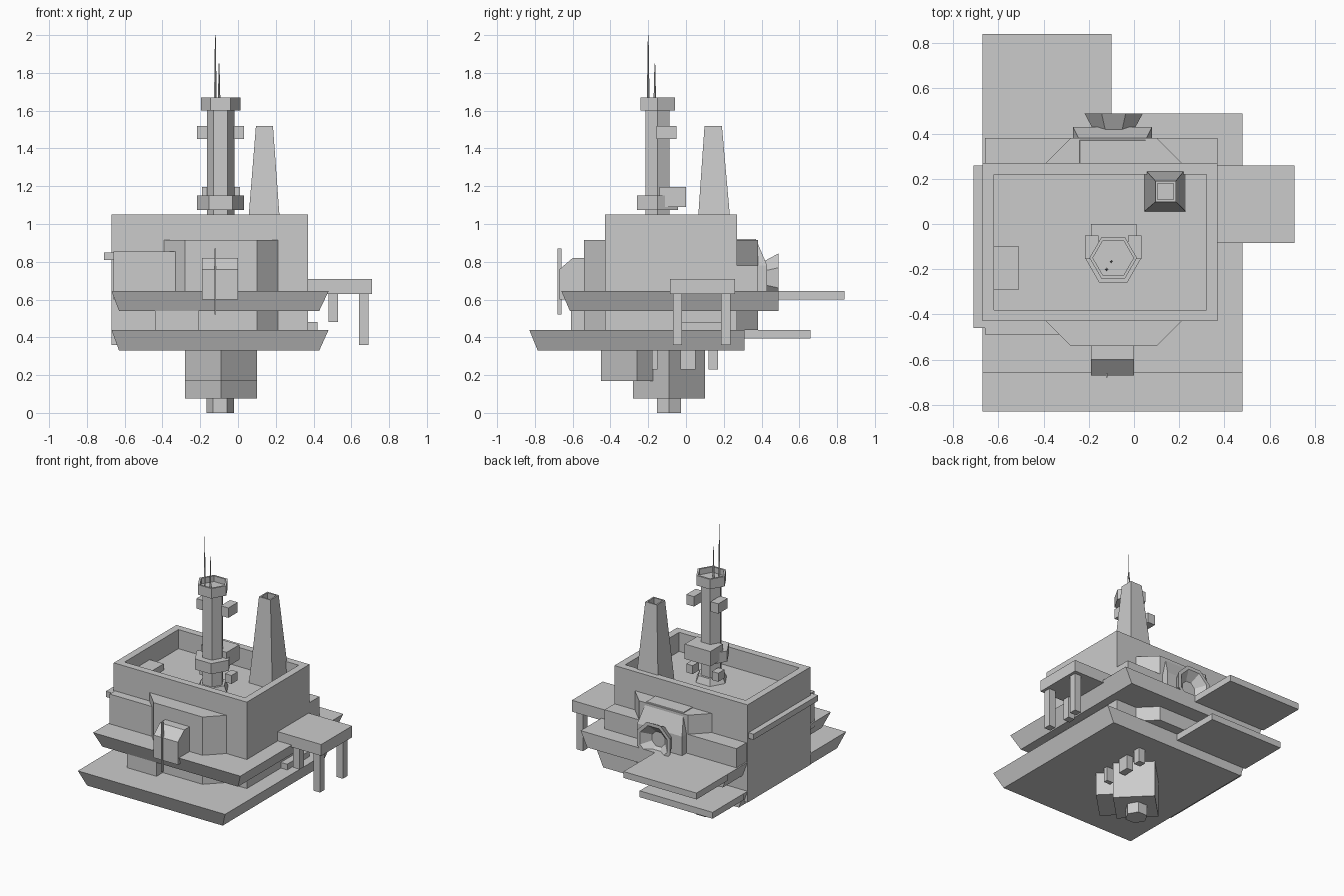
import bpy, bmesh, math
from mathutils import Matrix

if "Cube" in bpy.data.objects:
    bpy.data.objects.remove(bpy.data.objects["Cube"])

grey = bpy.data.materials.new("light_grey")
grey.diffuse_color = (0.6, 0.6, 0.6, 1)
grey.use_nodes = True
grey.node_tree.nodes["Principled BSDF"].inputs["Base Color"].default_value = grey.diffuse_color


def finish(name, bm):
    bmesh.ops.recalc_face_normals(bm, faces=bm.faces)
    me = bpy.data.meshes.new(name)
    bm.to_mesh(me)
    bm.free()
    me.materials.append(grey)
    ob = bpy.data.objects.new(name, me)
    bpy.context.collection.objects.link(ob)
    return ob


def loft(name, rings, caps=(True, True)):
    """Skin a list of equal-length point rings."""
    bm = bmesh.new()
    vs = [[bm.verts.new(p) for p in r] for r in rings]
    n = len(vs[0])
    for a, b in zip(vs, vs[1:]):
        for i in range(n):
            j = (i + 1) % n
            bm.faces.new((a[i], a[j], b[j], b[i]))
    if caps[0]:
        bm.faces.new(vs[0][::-1])
    if caps[1]:
        bm.faces.new(vs[-1])
    return finish(name, bm)


def rect(x0, x1, y0, y1, z):
    return [(x0, y0, z), (x1, y0, z), (x1, y1, z), (x0, y1, z)]


def box(name, x0, x1, y0, y1, z0, z1):
    return loft(name, [rect(x0, x1, y0, y1, z0), rect(x0, x1, y0, y1, z1)])


def ngon(cx, cy, z, r, n, turn=0):
    return [(cx + r * math.cos(math.tau * i / n + turn),
             cy + r * math.sin(math.tau * i / n + turn), z) for i in range(n)]


def prism(name, cx, cy, r, n, z0, z1, turn=0, r2=None):
    return loft(name, [ngon(cx, cy, z0, r, n, turn),
                       ngon(cx, cy, z1, r if r2 is None else r2, n, turn)])


# Two stacked decks, undercut on front and sides, with rear landing pads
for name, y0, y1, z0, z1 in (("lower_deck", -0.83, 0.31, 0.33, 0.44),
                             ("upper_deck", -0.66, 0.49, 0.54, 0.645)):
    loft(name, [rect(-0.63, 0.43, y0 + 0.045, y1, z0), rect(-0.67, 0.48, y0, y1, z1)])
    box(name + "_landing_pad", -0.67, -0.10, y1, y1 + 0.35, z1 - 0.045, z1)

# Main hall with open-topped parapet
W = (-0.67, 0.37, -0.43, 0.27)
I = (-0.62, 0.32, -0.38, 0.22)
loft("main_hall", [rect(*W, 0.36), rect(*W, 1.05), rect(*I, 1.05), rect(*I, 0.915)])
prism("octagonal_core", -0.09, -0.08, 0.46 / math.cos(math.pi / 8), 8, 0.44, 0.915, math.pi / 8)
box("roof_hatch", -0.65, -0.51, -0.29, -0.10, 0.90, 0.96)
box("side_ledge", -0.71, -0.60, -0.43, 0.26, 0.81, 0.85)
box("front_left_ledge", -0.71, -0.40, -0.46, -0.40, 0.81, 0.85)
box("front_left_block", -0.66, -0.30, -0.49, -0.40, 0.60, 0.855)
box("lower_front_block", -0.44, -0.21, -0.61, -0.45, 0.43, 0.55)
box("lower_right_block", 0.35, 0.42, -0.05, 0.20, 0.43, 0.48)

# Front control booth with a sloped roof and a thin mast
loft("front_booth", [rect(-0.19, 0.0, -0.67, -0.52, 0.60),
                     rect(-0.19, 0.0, -0.67, -0.52, 0.76),
                     rect(-0.19, 0.0, -0.60, -0.52, 0.82)])
box("front_mast", -0.125, -0.117, -0.68, -0.66, 0.52, 0.87)

# Rear beam, housing and flared exhaust
box("rear_beam", -0.66, 0.37, 0.25, 0.38, 0.62, 0.78)
loft("rear_housing", [rect(-0.27, 0.08, 0.25, 0.43, 0.62), rect(-0.27, 0.08, 0.25, 0.43, 0.78),
                      rect(-0.24, 0.05, 0.25, 0.37, 0.92)])


def upright(y, r):
    return [(-0.09 + a, y, 0.715 + b) for a, b, _ in ngon(0, 0, 0, r, 8, math.pi / 8)]


loft("rear_exhaust", [upright(0.37, 0.07), upright(0.49, 0.14), upright(0.49, 0.115),
                      upright(0.435, 0.055)])

# Side platform on legs
box("side_platform", 0.36, 0.71, -0.085, 0.26, 0.63, 0.71)
for i, y in enumerate((-0.07, 0.185)):
    box(f"platform_leg_{i}", 0.64, 0.69, y, y + 0.05, 0.36, 0.64)
box("platform_stub", 0.48, 0.53, -0.07, -0.02, 0.48, 0.64)

# Tapered hollow chimney
loft("chimney", [rect(0.045, 0.23, 0.055, 0.245, 0.90), rect(0.095, 0.185, 0.098, 0.19, 1.52),
                 rect(0.105, 0.175, 0.108, 0.18, 1.52), rect(0.095, 0.185, 0.098, 0.19, 1.40)])

# Hexagonal control tower
TX, TY = -0.092, -0.15
prism("tower_shaft", TX, TY, 0.073, 6, 0.90, 1.63)
prism("tower_base", TX, TY, 0.115, 6, 0.90, 0.96, r2=0.09)
prism("tower_collar", TX, TY, 0.125, 6, 1.075, 1.15)
loft("tower_cap", [ngon(TX, TY, z, r, 6) for z, r in
                   ((1.60, 0.105), (1.67, 0.105), (1.67, 0.09), (1.63, 0.09))])
for side in (-1, 1):
    x = TX + side * 0.095
    box("tower_upper_pod", x - 0.03, x + 0.03, -0.155, -0.05, 1.45, 1.52)
    x = TX + side * 0.10
    box("tower_lower_pod", x - 0.025, x + 0.025, -0.12, -0.05, 0.97, 1.03)
box("tower_rear_pod", -0.19, 0.01, -0.14, 0.0, 1.09, 1.195)
prism("tall_antenna", -0.12, -0.20, 0.008, 4, 1.60, 2.0, r2=0.002)
prism("short_antenna", -0.10, -0.165, 0.008, 4, 1.60, 1.85, r2=0.002)

# Underside machinery
prism("rear_keel_block", -0.09, -0.09, 0.19, 4, 0.075, 0.34)
prism("front_keel_block", -0.09, -0.26, 0.19, 4, 0.17, 0.34)
prism("keel_shaft", -0.095, -0.09, 0.073, 6, 0.0, 0.10)
for i, (y0, y1) in enumerate(((-0.18, -0.15), (-0.03, 0.05), (0.12, 0.17))):
    box(f"keel_post_{i}", 0.05, 0.10, y0, y1, 0.23, 0.34)
